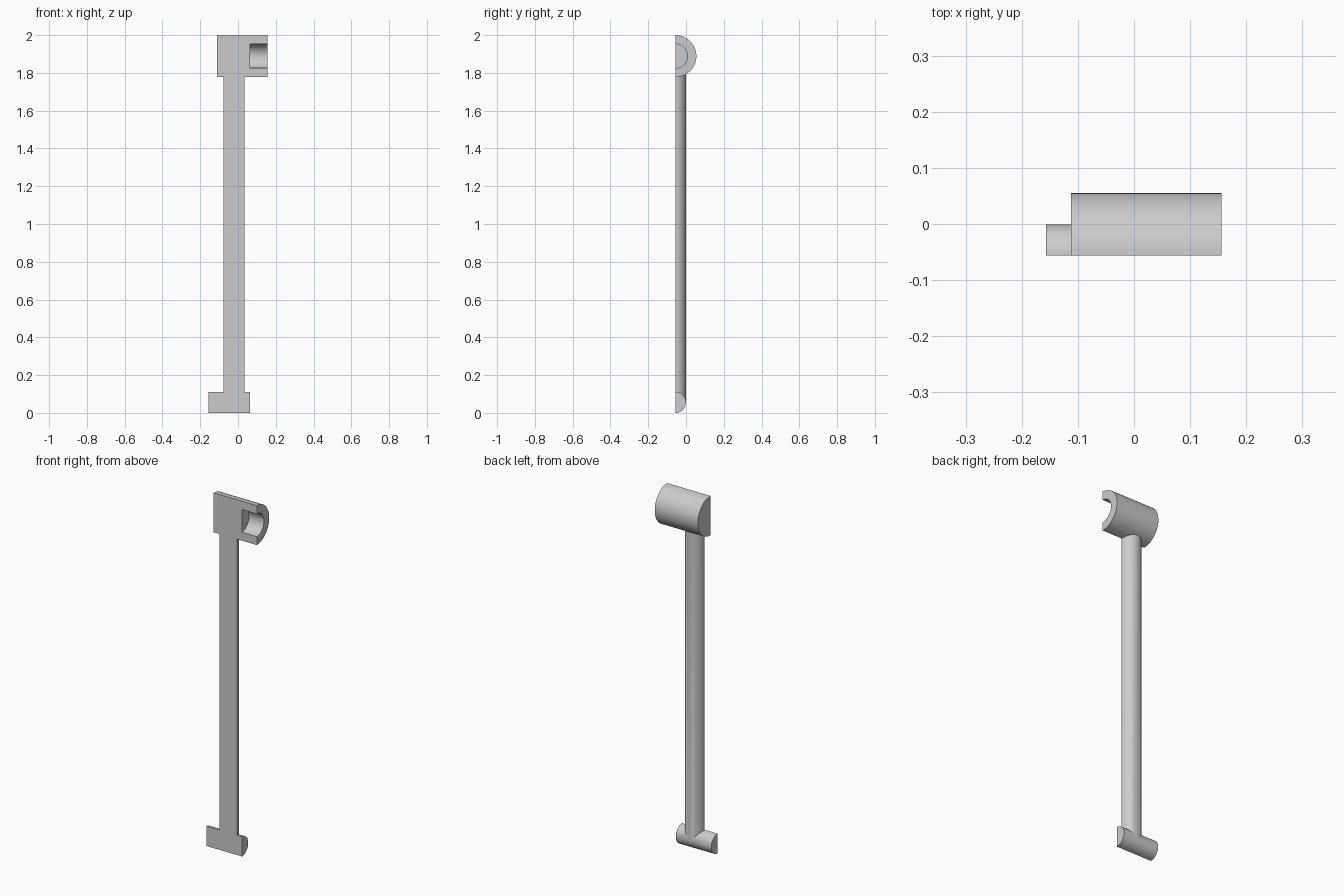
import bpy, bmesh, math
from mathutils import Matrix, Vector

if "Cube" in bpy.data.objects:
    bpy.data.objects.remove(bpy.data.objects["Cube"], do_unlink=True)

FRONT = -0.056    # flat cut plane shared by every part
R = 0.0555        # radius of shaft and foot
HEAD_R = 0.111
HEAD_Z = 2 - HEAD_R
SHAFT_X = -0.022

grey = bpy.data.materials.new("light_grey")
grey.use_nodes = True
colour = (0.6, 0.6, 0.6, 1)
grey.diffuse_color = colour
grey.node_tree.nodes["Principled BSDF"].inputs["Base Color"].default_value = colour


def half_lathe(name, profile, location, upright=False, steps=48):
    """Turn an (axial, radius) profile half way round, closed by a flat front."""
    bm = bmesh.new()
    start = [bm.verts.new((a, 0, r)) for a, r in profile]
    edges = [bm.edges.new(pair) for pair in zip(start, start[1:])]
    bmesh.ops.spin(bm, geom=start + edges, cent=(0, 0, 0), axis=(1, 0, 0),
                   angle=-math.pi, steps=steps)
    bmesh.ops.remove_doubles(bm, verts=bm.verts, dist=1e-5)
    bmesh.ops.holes_fill(bm, edges=[e for e in bm.edges if e.is_boundary])
    bmesh.ops.recalc_face_normals(bm, faces=bm.faces)
    if upright:
        bm.transform(Matrix.Rotation(-math.pi / 2, 4, "Y"))
    bm.transform(Matrix.Translation(Vector(location)))
    mesh = bpy.data.meshes.new(name)
    bm.to_mesh(mesh)
    bm.free()
    mesh.materials.append(grey)
    obj = bpy.data.objects.new(name, mesh)
    bpy.context.collection.objects.link(obj)
    return obj


def rod(a, b, r):
    return [(a, 0), (a, r), (b, r), (b, 0)]


# Head with a blind bore opening at its left end
head_profile = [(-0.112, 0), (-0.112, HEAD_R), (0.156, HEAD_R),
                (0.156, 0.064), (0.063, 0.064), (0.063, 0)]
head = half_lathe("head", head_profile, (0, FRONT, HEAD_Z))

# Cross foot and the upright shaft joining it to the head
foot = half_lathe("foot", rod(-0.157, 0.064, R), (0, FRONT, R))
lever = half_lathe("lever", rod(R, HEAD_Z - 0.03, R), (SHAFT_X, FRONT, 0), upright=True)

# Merge the parts into one clean solid
for part in (head, foot):
    union = lever.modifiers.new("join_" + part.name, "BOOLEAN")
    union.operation = "UNION"
    union.solver = "EXACT"
    union.object = part
bpy.context.view_layer.objects.active = lever
lever.select_set(True)
for mod in list(lever.modifiers):
    bpy.ops.object.modifier_apply(modifier=mod.name)
for part in (head, foot):
    bpy.data.objects.remove(part, do_unlink=True)
bpy.ops.object.shade_smooth_by_angle(angle=math.radians(30))
